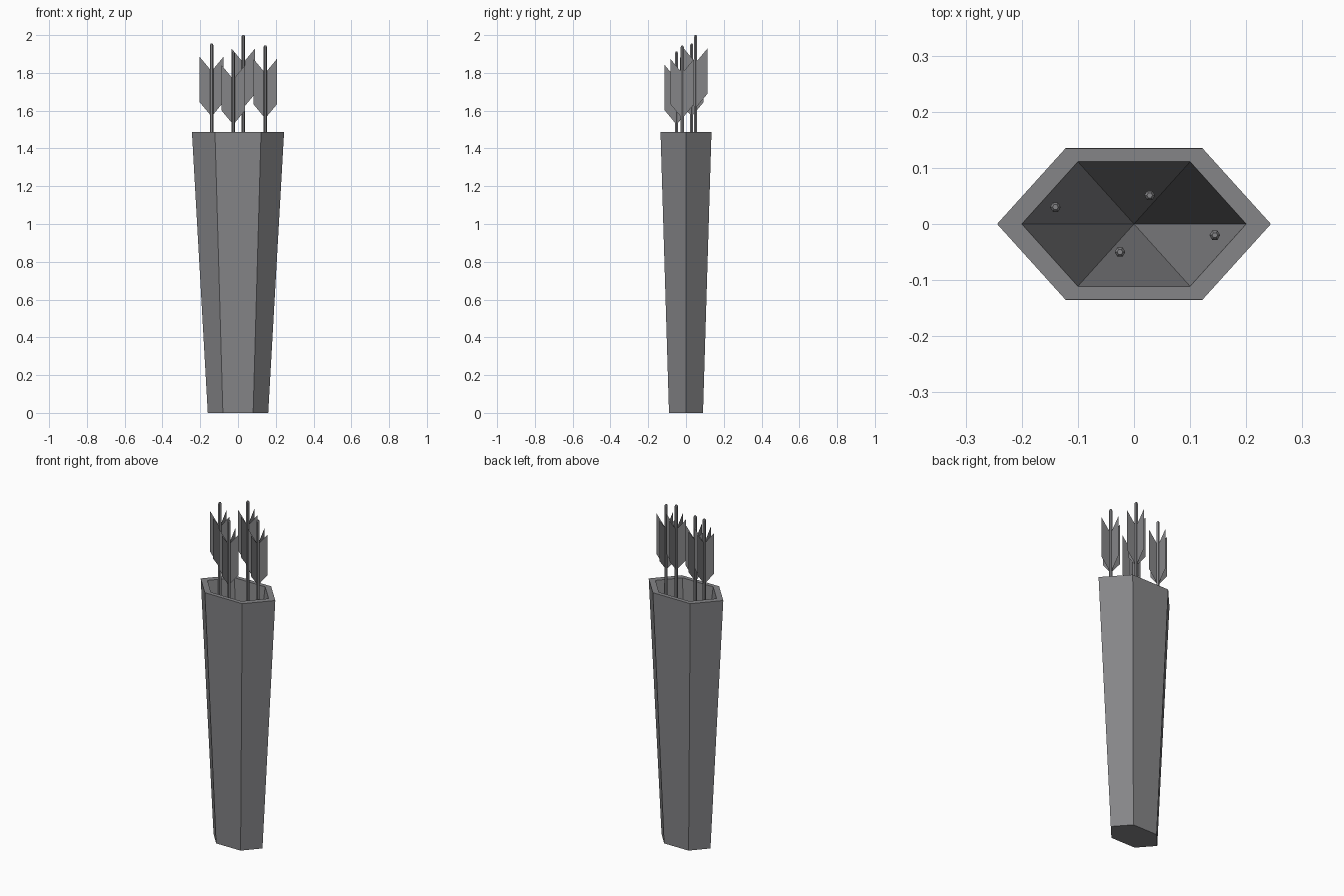
import bpy, bmesh, math

if "Cube" in bpy.data.objects:
    bpy.data.objects.remove(bpy.data.objects["Cube"])

grey = bpy.data.materials.new("dark_grey")
grey.diffuse_color = (0.235, 0.235, 0.245, 1)
grey.use_nodes = True
grey.node_tree.nodes["Principled BSDF"].inputs["Base Color"].default_value = grey.diffuse_color


def finish(bm, name):
    mesh = bpy.data.meshes.new(name)
    bm.to_mesh(mesh)
    bm.free()
    mesh.materials.append(grey)
    obj = bpy.data.objects.new(name, mesh)
    bpy.context.collection.objects.link(obj)
    return obj


def hex_ring(bm, half_x, mid_x, half_y, z):
    pts = [(half_x, 0), (mid_x, half_y), (-mid_x, half_y),
           (-half_x, 0), (-mid_x, -half_y), (mid_x, -half_y)]
    return [bm.verts.new((x, y, z)) for x, y in pts]


def bridge(bm, a, b):
    n = len(a)
    for i in range(n):
        j = (i + 1) % n
        bm.faces.new((a[i], a[j], b[j], b[i]))


# Quiver: tapered six-sided case, flat rim, hollow narrowing to a point
bm = bmesh.new()
bottom = hex_ring(bm, 0.16, 0.08, 0.09, 0)
top = hex_ring(bm, 0.244, 0.122, 0.135, 1.488)
inner = hex_ring(bm, 0.2, 0.1, 0.111, 1.488)
apex = bm.verts.new((0, 0, 0.2))
bm.faces.new(bottom[::-1])
bridge(bm, bottom, top)
bridge(bm, top, inner)
for i in range(6):
    bm.faces.new((inner[i], inner[(i + 1) % 6], apex))
# Softened outer edges and rim
edges = [e for e in bm.edges if apex not in e.verts and e.calc_face_angle() > 0.5]
bmesh.ops.bevel(bm, geom=edges, offset=0.004, segments=2, profile=0.5,
                affect='EDGES')
finish(bm, "quiver")


def arrow(x, y, z_top, index):
    # Shaft: thin six-sided rod with a blunt tapered end
    bm = bmesh.new()
    rings = []
    for r, z in ((0.0095, -1.0), (0.0095, -0.008), (0.005, 0)):
        rings.append([bm.verts.new((r * math.cos(k * math.pi / 3),
                                    r * math.sin(k * math.pi / 3), z))
                      for k in range(6)])
    bm.faces.new(rings[0][::-1])
    bridge(bm, rings[0], rings[1])
    bridge(bm, rings[1], rings[2])
    bm.faces.new(rings[2])
    finish(bm, f"arrow_shaft_{index}").location = (x, y, z_top)

    # Fletching: four flat slanted vanes in a cross
    bm = bmesh.new()
    for k in range(4):
        c, s = math.cos(k * math.pi / 2), math.sin(k * math.pi / 2)
        profile = [(0.005, -0.38), (0.063, -0.31), (0.063, -0.07), (0.005, -0.14)]
        bm.faces.new([bm.verts.new((r * c, r * s, z)) for r, z in profile])
    finish(bm, f"arrow_fletching_{index}").location = (x, y, z_top)


arrows = [(-0.14, 0.03, 1.955), (0.028, 0.051, 2.0),
          (-0.025, -0.05, 1.912), (0.144, -0.02, 1.945)]
for i, (x, y, z) in enumerate(arrows, 1):
    arrow(x, y, z, i)
